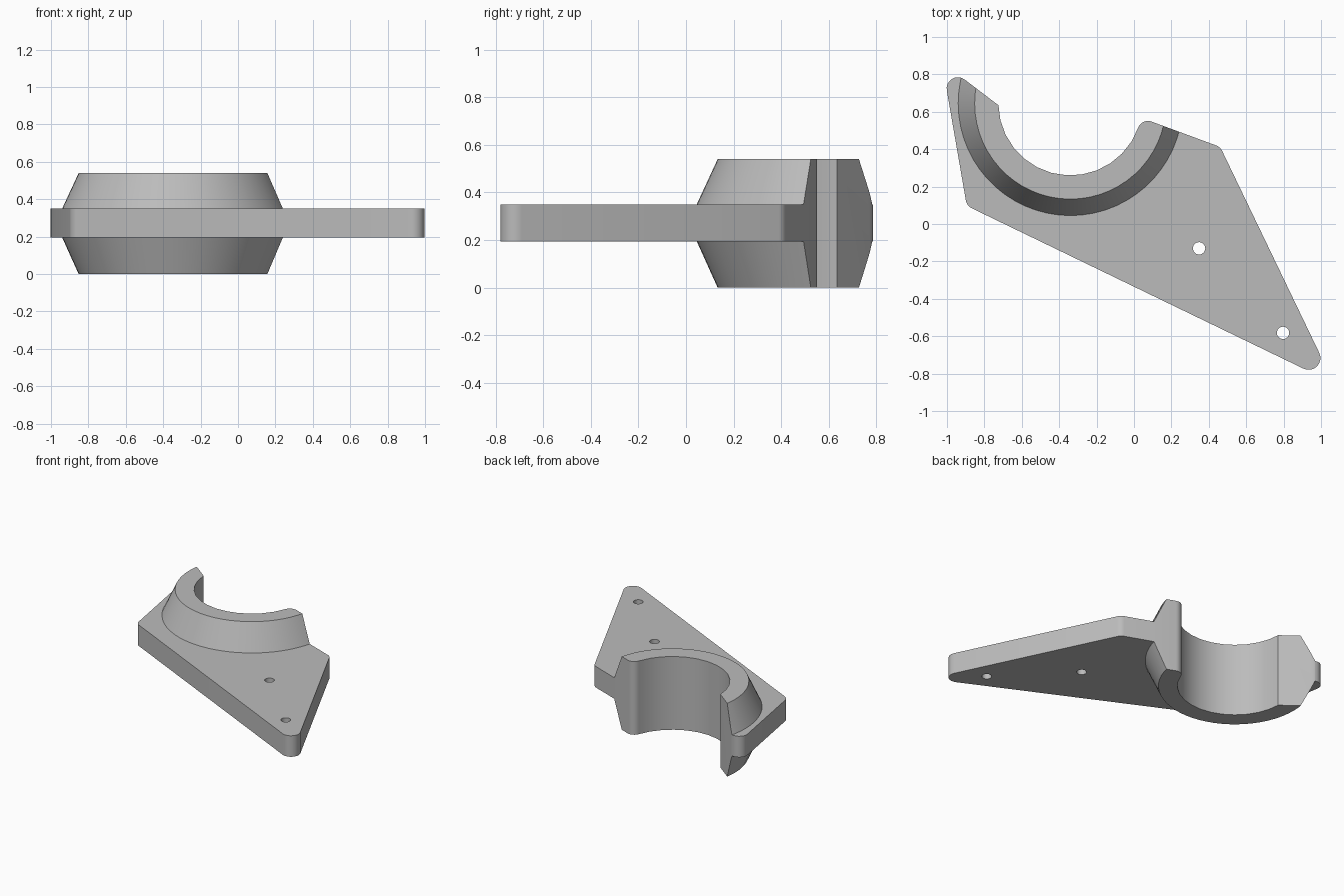
import bpy, bmesh, math
from mathutils import Vector

if "Cube" in bpy.data.objects:
    bpy.data.objects.remove(bpy.data.objects["Cube"])

HEIGHT = 0.54
PLATE_LOW, PLATE_TOP = 0.195, 0.35
BORE = Vector((-0.34, 0.645))
BORE_R, RIM_R, ROOT_R = 0.385, 0.512, 0.6

grey = bpy.data.materials.new("plain_grey")
grey.use_nodes = True
grey.diffuse_color = (0.5, 0.5, 0.5, 1)
grey.node_tree.nodes["Principled BSDF"].inputs["Base Color"].default_value = grey.diffuse_color


def make_object(name, bm):
    bmesh.ops.recalc_face_normals(bm, faces=bm.faces)
    mesh = bpy.data.meshes.new(name)
    bm.to_mesh(mesh)
    bm.free()
    mesh.materials.append(grey)
    obj = bpy.data.objects.new(name, mesh)
    bpy.context.collection.objects.link(obj)
    return obj


def prism(name, outline, low, high):
    bm = bmesh.new()
    base = bm.faces.new([bm.verts.new((p[0], p[1], low)) for p in outline])
    top = bmesh.ops.extrude_face_region(bm, geom=[base])["geom"]
    bmesh.ops.translate(bm, vec=(0, 0, high - low),
                        verts=[v for v in top if isinstance(v, bmesh.types.BMVert)])
    return make_object(name, bm)


def circle(center, radius, count):
    return [center + radius * Vector((math.cos(a), math.sin(a)))
            for a in (math.tau * i / count for i in range(count))]


def fillet(before, corner, after, radius, steps=8):
    """Points of an arc rounding one outline corner."""
    u, v = (before - corner).normalized(), (after - corner).normalized()
    half = u.angle(v) / 2
    center = corner + (u + v).normalized() * radius / math.sin(half)
    start = corner + u * radius / math.tan(half) - center
    end = corner + v * radius / math.tan(half) - center
    sweep = math.pi - 2 * half
    return [center + (start * math.sin((1 - t) * sweep) + end * math.sin(t * sweep)) / math.sin(sweep)
            for t in (i / steps for i in range(steps + 1))]


def boolean(target, cutter, operation):
    mod = target.modifiers.new(operation.lower(), "BOOLEAN")
    mod.operation, mod.object, mod.solver = operation, cutter, "EXACT"
    bpy.context.view_layer.objects.active = target
    bpy.ops.object.modifier_apply(modifier=mod.name)
    bpy.data.objects.remove(cutter)


# Outline: rounded corners joined by straight edges, then the open bore
bore_arc = [BORE + BORE_R * Vector((math.cos(a), math.sin(a)))
            for a in (math.radians(340 - 158.5 * i / 13) for i in range(14))]
corners = [Vector(c) for c in ((-1.027, 0.865), (-0.894, 0.097), (1.069, -0.852),
                               (0.461, 0.412), (0.041, 0.567))]
radii = (0.06, 0.06, 0.063, 0.06, 0.055)
ring = [bore_arc[-1]] + corners + [bore_arc[0]]
outline = []
for i, radius in enumerate(radii):
    outline += fillet(ring[i], ring[i + 1], ring[i + 2], radius)
outline += bore_arc

# Double-tapered collar
bm = bmesh.new()
levels = ((RIM_R, 0), (ROOT_R, PLATE_LOW), (ROOT_R, PLATE_TOP), (RIM_R, HEIGHT))
loops = [[bm.verts.new((p.x, p.y, z)) for p in circle(BORE, r, 60)] for r, z in levels]
for low, high in zip(loops, loops[1:]):
    for i in range(len(low)):
        bm.faces.new((low[i - 1], low[i], high[i], high[i - 1]))
bm.faces.new(loops[0])
bm.faces.new(loops[-1])
bracket = make_object("collar_bracket", bm)

# Flat plate through the collar, trimmed to the outline
slab = prism("plate", [(-2, -2), (2, -2), (2, 2), (-2, 2)], PLATE_LOW, PLATE_TOP)
boolean(bracket, slab, "UNION")
boolean(bracket, prism("outline_trim", outline, -0.1, HEIGHT + 0.1), "INTERSECT")

# Bolt holes
for center in ((0.348, -0.13), (0.797, -0.582)):
    boolean(bracket, prism("bolt_hole", circle(Vector(center), 0.033, 24), 0, HEIGHT), "DIFFERENCE")

bpy.ops.object.select_all(action="DESELECT")
bracket.select_set(True)
bpy.context.view_layer.objects.active = bracket
bpy.ops.object.shade_smooth_by_angle(angle=math.radians(23))
